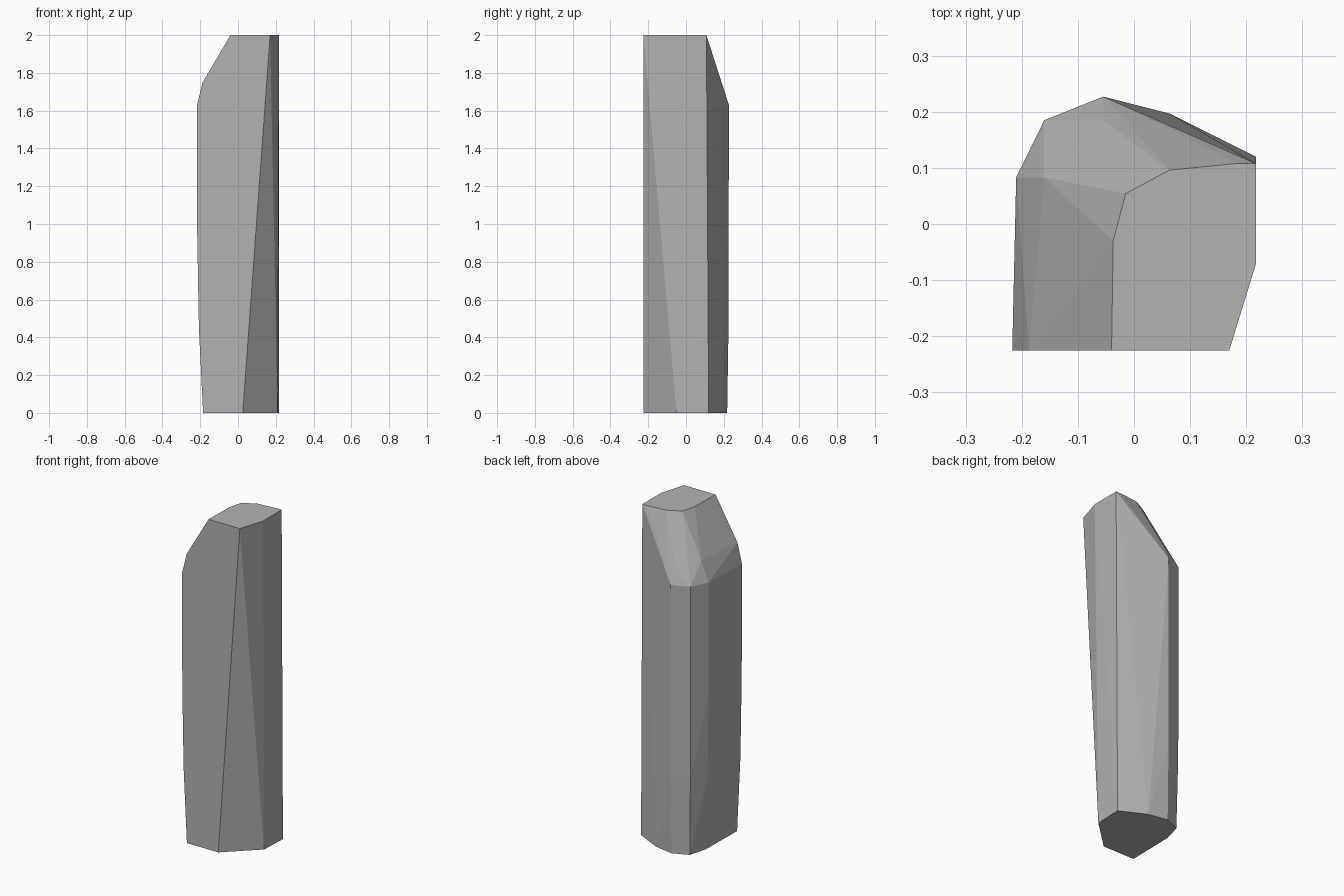
import bpy
import bmesh
import math

# Remove the default cube
default_cube = bpy.data.objects.get("Cube")
if default_cube:
    bpy.data.objects.remove(default_cube, do_unlink=True)


def flat_material(name, value):
    material = bpy.data.materials.new(name)
    material.use_nodes = True
    colour = (value, value, value, 1)
    material.diffuse_color = colour
    material.node_tree.nodes["Principled BSDF"].inputs["Base Color"].default_value = colour
    return material


def hull_object(name, corners, material):
    """Wrap the tightest faceted skin around the given corners."""
    bm = bmesh.new()
    for corner in corners:
        bm.verts.new(corner)
    bmesh.ops.convex_hull(bm, input=bm.verts[:])
    loose = [v for v in bm.verts if not v.link_faces]
    bmesh.ops.delete(bm, geom=loose, context="VERTS")
    # Merge the triangles of the level ends and the flat front
    bmesh.ops.dissolve_limit(bm, angle_limit=math.radians(0.3),
                             verts=bm.verts[:], edges=bm.edges[:])
    bmesh.ops.recalc_face_normals(bm, faces=bm.faces[:])
    mesh = bpy.data.meshes.new(name)
    bm.to_mesh(mesh)
    bm.free()
    mesh.materials.append(material)
    stone = bpy.data.objects.new(name, mesh)
    bpy.context.collection.objects.link(stone)
    return stone


def level(z, outline):
    return [(x, y, z) for x, y in outline]


FRONT = -0.225

# Foot of the stone
foot = level(0, [(-0.185, FRONT), (0.025, FRONT), (0.21, -0.05), (0.217, 0.12),
                 (0.063, 0.197), (-0.055, 0.218), (-0.15, 0.178), (-0.18, 0.07)])

# Slight belly on the right and back sides
belly = level(0.45, [(-0.207, FRONT), (-0.2, 0.08), (-0.158, 0.184), (-0.055, 0.225)])
waist = level(0.95, [(-0.216, FRONT), (-0.209, 0.083)])

# Shoulder where the sloping chamfer starts, and its softened step
shoulder = level(1.63, [(-0.217, FRONT), (-0.21, 0.083), (-0.16, 0.185), (-0.055, 0.227)])
step = level(1.75, [(-0.187, FRONT), (-0.16, 0.083)])
back_step = level(1.73, [(-0.055, 0.185)])

# Flat top
top = level(2, [(-0.04, FRONT), (0.17, FRONT), (0.217, -0.072), (0.217, 0.108),
                (0.185, 0.108), (0.063, 0.096), (-0.015, 0.054), (-0.037, -0.03)])

hull_object("stone_pillar", foot + belly + waist + shoulder + step + back_step + top,
            flat_material("stone_grey", 0.45))
